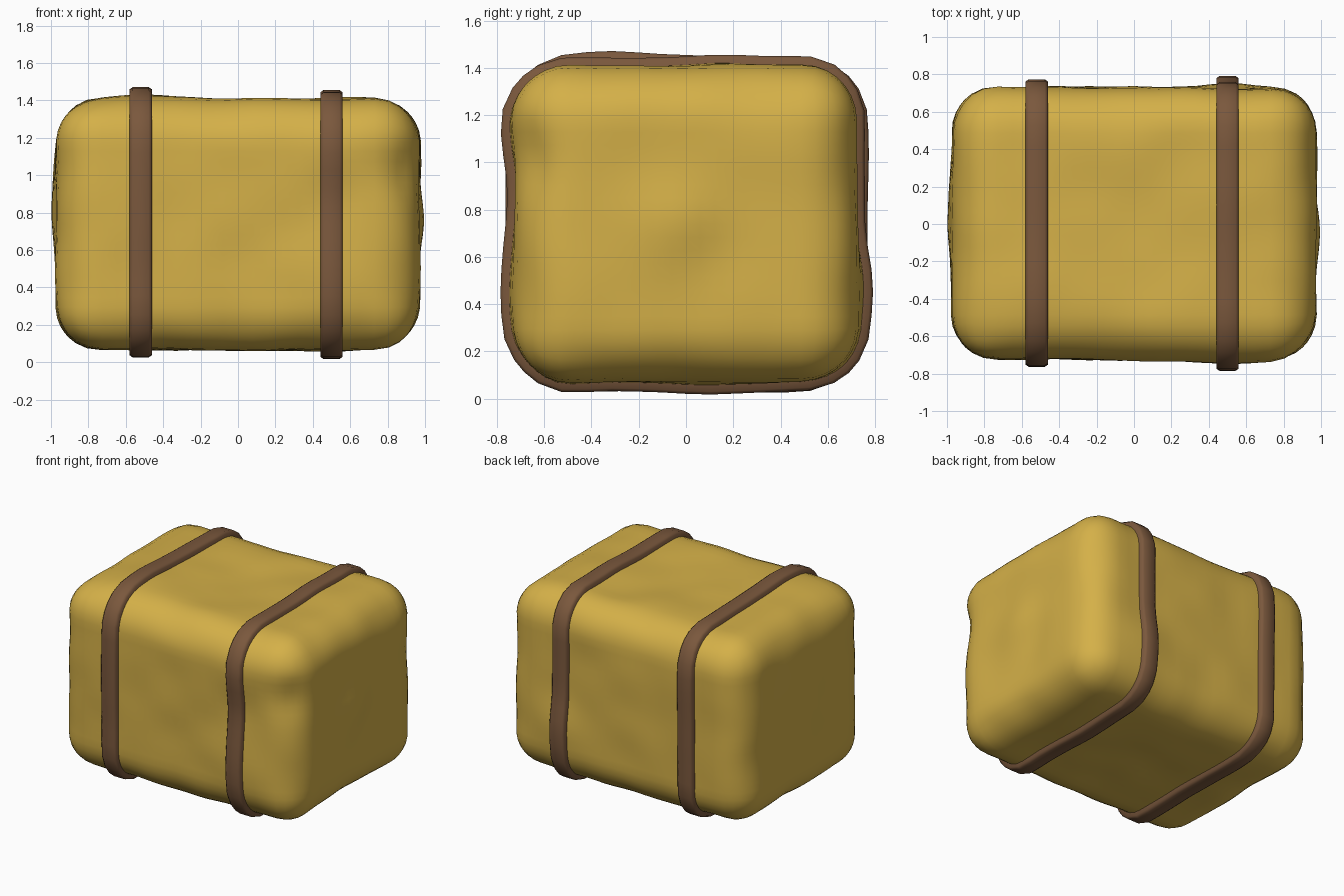
import bpy
import bmesh
import math
from mathutils import Vector, noise

if "Cube" in bpy.data.objects:
    bpy.data.objects.remove(bpy.data.objects["Cube"], do_unlink=True)

HALF = Vector((0.972, 0.73, 0.67))
CENTRE = Vector((0, 0, 0.738))
RADIUS = 0.24

# Bulges and dents: place on the bale, height, spread
LUMPS = [
    ((-0.52, -0.27, 0.67), 0.026, 0.17),
    ((0.5, 0.1, -0.67), 0.022, 0.2),
    ((0, 0, 0.67), -0.02, 0.3),
    ((0.5, 0.73, -0.22), 0.02, 0.22),
    ((0.5, 0.73, 0.02), -0.02, 0.2),
    ((0.5, -0.73, 0.12), -0.02, 0.18),
    ((0.5, -0.73, 0.42), 0.015, 0.25),
    ((0.5, -0.73, -0.3), 0.012, 0.25),
    ((-0.52, -0.73, 0), -0.01, 0.5),
    ((0.88, -0.66, 0.27), -0.035, 0.14),
    ((0.97, 0, 0.02), 0.02, 0.15),
    ((0.97, 0.1, -0.12), -0.015, 0.15),
    ((-0.97, 0, 0.1), 0.02, 0.35),
    ((0.85, 0, -0.67), -0.02, 0.35),
]


def material(name, rgb):
    mat = bpy.data.materials.new(name)
    mat.use_nodes = True
    mat.diffuse_color = (*rgb, 1)
    mat.node_tree.nodes["Principled BSDF"].inputs["Base Color"].default_value = (*rgb, 1)
    return mat


def wrap(p, lift=0.0):
    """Pull a point on the box to the lumpy, round-edged bale surface."""
    inner = Vector([max(-h + RADIUS, min(h - RADIUS, c)) for c, h in zip(p, HALF)])
    normal = (p - inner).normalized()
    base = inner + normal * RADIUS
    height = 0.014 * noise.noise(base * 3.5)
    for place, amount, spread in LUMPS:
        height += amount * math.exp(-((base - Vector(place)).length / spread) ** 2)
    return base + normal * (height + lift)


def finish(name, bm, mat):
    bmesh.ops.recalc_face_normals(bm, faces=bm.faces)
    mesh = bpy.data.meshes.new(name)
    bm.to_mesh(mesh)
    bm.free()
    mesh.materials.append(mat)
    obj = bpy.data.objects.new(name, mesh)
    obj.location = CENTRE
    bpy.context.collection.objects.link(obj)
    bpy.ops.object.select_all(action="DESELECT")
    obj.select_set(True)
    bpy.context.view_layer.objects.active = obj
    bpy.ops.object.shade_smooth_by_angle(angle=math.radians(60))


straw = material("straw yellow", (0.66, 0.435, 0.065))
leather = material("strap brown", (0.195, 0.097, 0.046))

# Bale: subdivided box wrapped to the lumpy surface
bm = bmesh.new()
bmesh.ops.create_cube(bm, size=2)
bmesh.ops.subdivide_edges(bm, edges=bm.edges[:], cuts=23, use_grid_fill=True)
for v in bm.verts:
    v.co = wrap(Vector([c * h for c, h in zip(v.co, HALF)]))
finish("bale", bm, straw)


# Straps: flat bands that follow the bale all the way round
def strap(name, x, width=0.12, steps=14):
    corners = [(-1, -1), (1, -1), (1, 1), (-1, 1)]
    loop = []
    for (y0, z0), (y1, z1) in zip(corners, corners[1:] + corners[:1]):
        for i in range(steps):
            t = i / steps
            loop.append(Vector((x, (y0 + (y1 - y0) * t) * HALF.y,
                                (z0 + (z1 - z0) * t) * HALF.z)))
    # Cross-section: side across the band, lift off the bale
    section = [(-0.5, -0.03), (-0.5, 0.026), (-0.36, 0.038),
               (0.36, 0.038), (0.5, 0.026), (0.5, -0.03)]
    bm = bmesh.new()
    rings = []
    for p in loop:
        ring = []
        for side, lift in section:
            co = wrap(p, lift)
            co.x = x + side * width
            ring.append(bm.verts.new(co))
        rings.append(ring)
    for a, b in zip(rings, rings[1:] + rings[:1]):
        for k in range(len(section)):
            m = (k + 1) % len(section)
            bm.faces.new((a[k], a[m], b[m], b[k]))
    finish(name, bm, leather)


strap("right_strap", -0.52)
strap("left_strap", 0.5)
